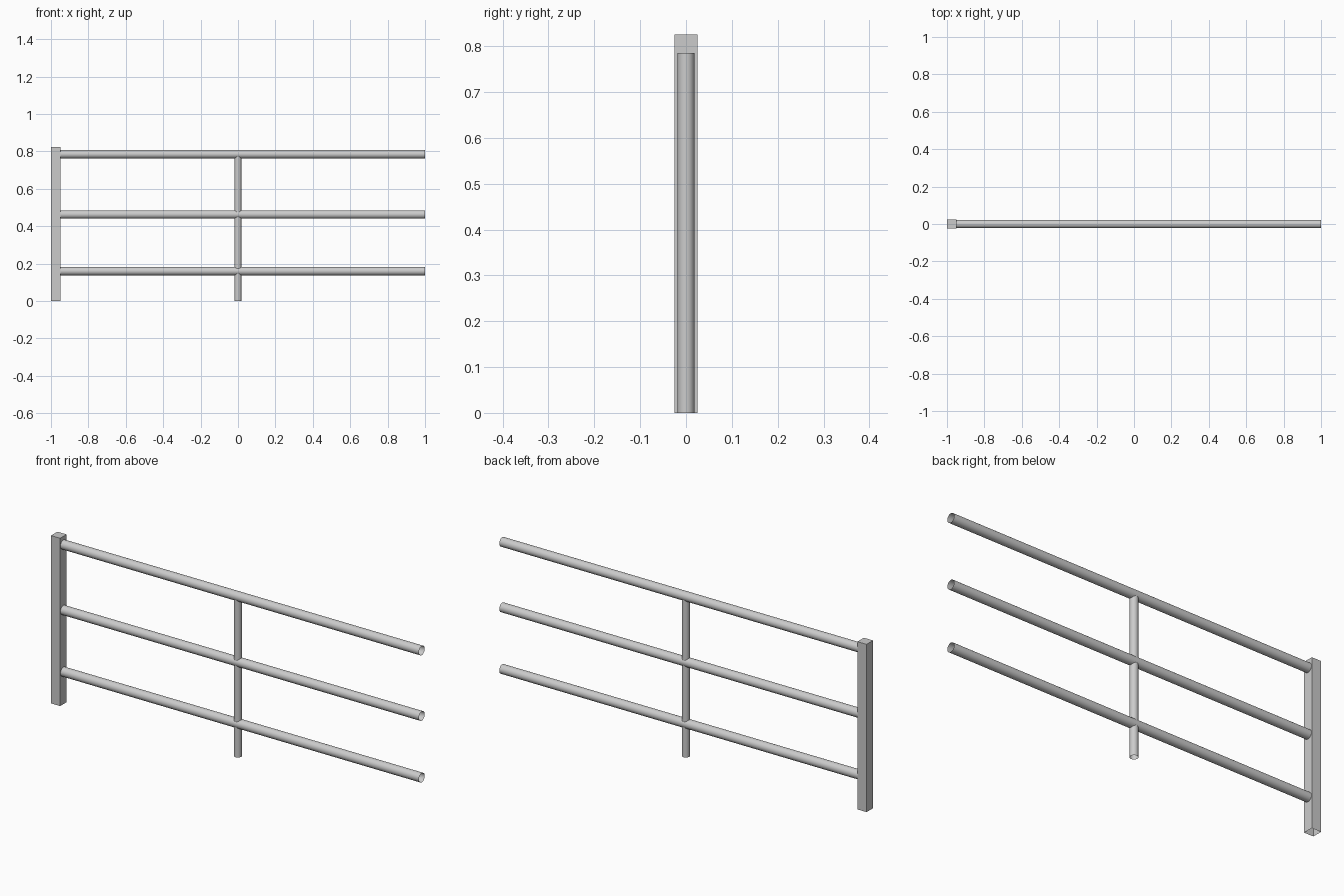
import bpy, bmesh, math
from mathutils import Matrix, Vector

if "Cube" in bpy.data.objects:
    bpy.data.objects.remove(bpy.data.objects["Cube"])


def add_object(name, bm, smooth=False):
    mesh = bpy.data.meshes.new(name)
    bm.to_mesh(mesh)
    bm.free()
    for p in mesh.polygons:
        p.use_smooth = smooth
    obj = bpy.data.objects.new(name, mesh)
    bpy.context.collection.objects.link(obj)
    return obj


def open_tube(name, start, end, radius, sides=24):
    """Open-ended smooth pipe between two points."""
    start, end = Vector(start), Vector(end)
    axis = end - start
    rot = Vector((0, 0, 1)).rotation_difference(axis).to_matrix().to_4x4()
    bm = bmesh.new()
    bmesh.ops.create_cone(bm, cap_ends=False, segments=sides,
                          radius1=radius, radius2=radius, depth=axis.length,
                          matrix=Matrix.Translation((start + end) / 2) @ rot)
    return add_object(name, bm, True)


# Square end post, open underneath
POST_W, POST_H = 0.05, 0.825
bm = bmesh.new()
bmesh.ops.create_cube(bm, size=1, matrix=Matrix.Translation((-1 + POST_W / 2, 0, POST_H / 2))
                      @ Matrix.Diagonal((POST_W, POST_W, POST_H, 1)))
bottom = [f for f in bm.faces if f.normal.z < -0.5]
bmesh.ops.delete(bm, geom=bottom, context='FACES_ONLY')
add_object("end_post", bm)

# Three horizontal rails running from the post
for name, z in (("bottom_rail", 0.16), ("middle_rail", 0.463), ("top_rail", 0.785)):
    open_tube(name, (-1 + POST_W, 0, z), (1, 0, z), 0.0225)

# Thin round upright through the rails at mid span
open_tube("middle_upright", (0, 0, 0), (0, 0, 0.785), 0.0185)
